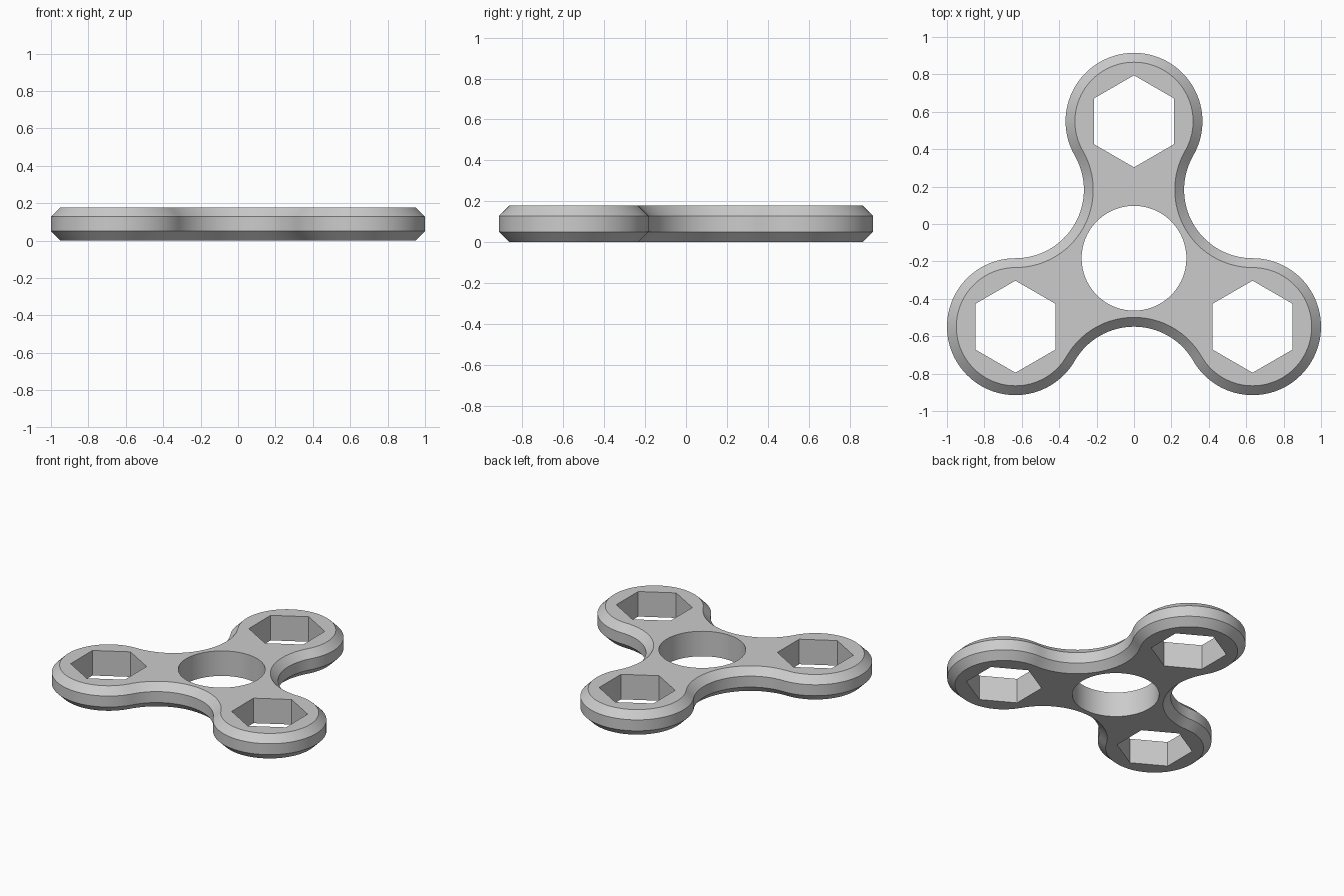
import bpy, bmesh, math

if "Cube" in bpy.data.objects:
    bpy.data.objects.remove(bpy.data.objects["Cube"])

D = 0.732          # distance from hub to lobe centres
R = D / 2          # radius of both lobes and waists
CY = -R / 2        # hub centre in y
H, C = 0.178, 0.05  # thickness, chamfer


def arc(cx, cy, r, a0, a1, n):
    """Points along an arc, leaving out the last one."""
    return [(cx + r * math.cos(math.radians(a0 + (a1 - a0) * i / n)),
             cy + r * math.sin(math.radians(a0 + (a1 - a0) * i / n))) for i in range(n)]


def outline(inset):
    """Three round lobes joined by tangent waists."""
    pts = []
    for k in range(3):
        lobe, waist = 90 + 120 * k, 150 + 120 * k
        for a, r, a0, a1, n in ((lobe, R - inset, lobe - 120, lobe + 120, 64),
                                (waist, R + inset, waist + 240, waist + 120, 32)):
            t = math.radians(a)
            pts += arc(D * math.cos(t), CY + D * math.sin(t), r, a0, a1, n)
    return pts


bm = bmesh.new()


def wall(rings):
    """Skin a stack of (points, z) rings, returning the first and last edge loops."""
    loops = [[bm.verts.new((x, y, z)) for x, y in pts] for pts, z in rings]
    n = len(loops[0])
    for lo, hi in zip(loops, loops[1:]):
        for i in range(n):
            j = (i + 1) % n
            bm.faces.new((lo[i], lo[j], hi[j], hi[i]))
    return [[bm.edges.get((l[i], l[(i + 1) % n])) for i in range(n)]
            for l in (loops[0], loops[-1])]


# Chamfered outer rim
bottom, top = wall([(outline(C), 0), (outline(0), C), (outline(0), H - C), (outline(C), H)])

# Round bearing hole and a hexagonal hole in each lobe
holes = [arc(0, CY, 0.28, 0, 360, 96)]
for k in range(3):
    t = math.radians(90 + 120 * k)
    holes.append(arc(D * math.cos(t), CY + D * math.sin(t), 0.246, 30, 390, 6))
for pts in holes:
    b, t = wall([(pts, 0), (pts, H)])
    bottom += b
    top += t

# Flat top and bottom around the holes
for edges, nz in ((bottom, -1), (top, 1)):
    bmesh.ops.triangle_fill(bm, edges=edges, use_beauty=True, normal=(0, 0, nz))
bmesh.ops.recalc_face_normals(bm, faces=bm.faces)

mesh = bpy.data.meshes.new("spinner_body")
bm.to_mesh(mesh)
bm.free()
body = bpy.data.objects.new("spinner_body", mesh)
bpy.context.collection.objects.link(body)

grey = bpy.data.materials.new("light grey")
grey.diffuse_color = (0.6, 0.6, 0.6, 1)
grey.use_nodes = True
grey.node_tree.nodes["Principled BSDF"].inputs["Base Color"].default_value = grey.diffuse_color
mesh.materials.append(grey)

bpy.context.view_layer.objects.active = body
body.select_set(True)
bpy.ops.object.shade_smooth_by_angle(angle=math.radians(30))
